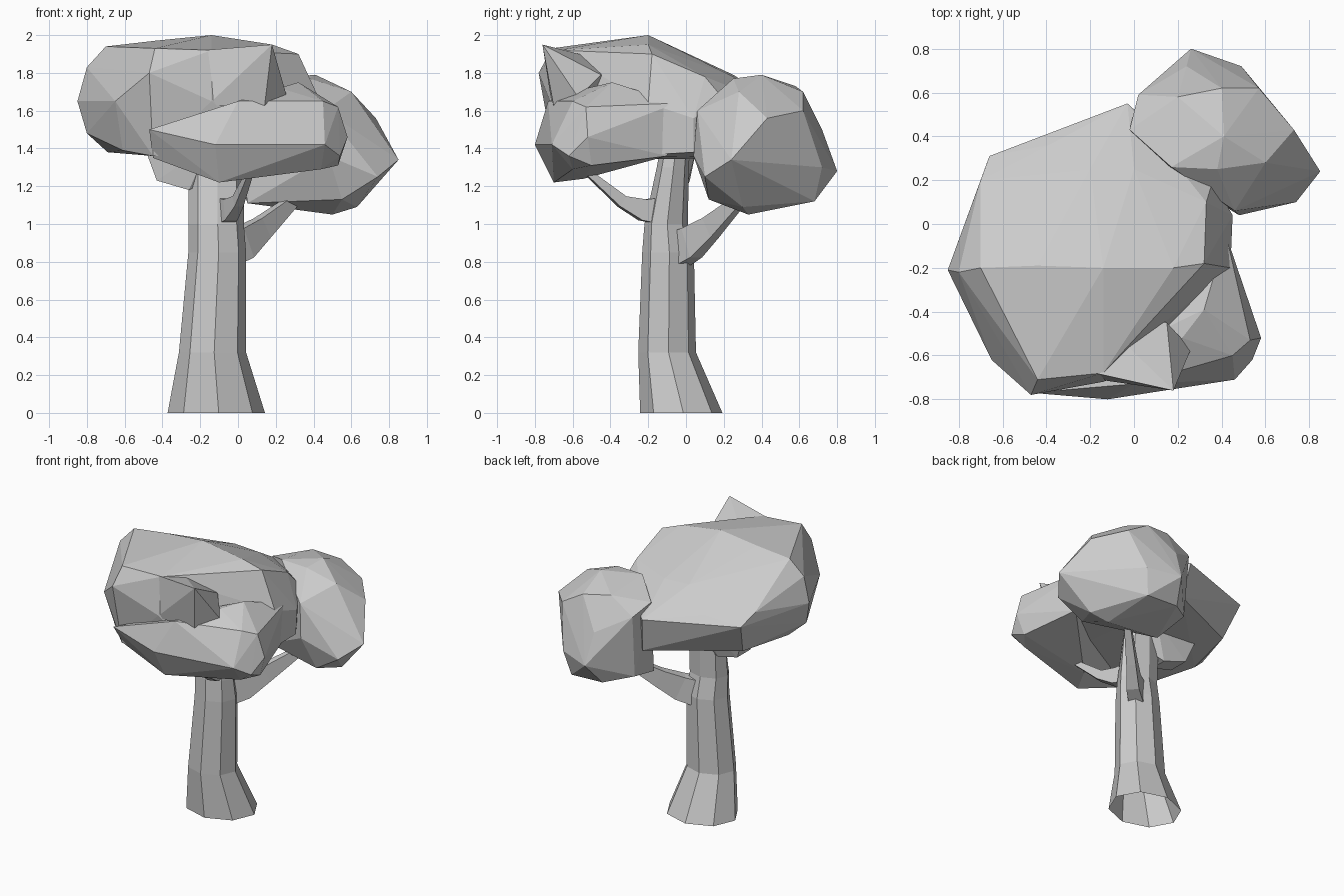
import bpy, bmesh, math
from mathutils import Vector


def finish(name, bm):
    bmesh.ops.recalc_face_normals(bm, faces=bm.faces)
    mesh = bpy.data.meshes.new(name)
    bm.to_mesh(mesh)
    bm.free()
    ob = bpy.data.objects.new(name, mesh)
    bpy.context.collection.objects.link(ob)
    return ob


def clump(name, points):
    """Faceted leaf mass: hull around a few corner points."""
    bm = bmesh.new()
    for p in points:
        bm.verts.new(p)
    bmesh.ops.convex_hull(bm, input=bm.verts)
    bmesh.ops.delete(bm, geom=[v for v in bm.verts if not v.link_faces], context='VERTS')
    return finish(name, bm)


def limb(name, stations, sides, upright=False):
    """Open-ended loft of rings; each station is (x, y, z, radius a, radius b)."""
    bm = bmesh.new()
    rings = []
    for i, (x, y, z, ra, rb) in enumerate(stations):
        a = Vector(stations[max(i - 1, 0)][:3])
        b = Vector(stations[min(i + 1, len(stations) - 1)][:3])
        d = Vector((0, 0, 1)) if upright else b - a
        u = Vector((1, 0, 0)) if upright else d.cross(Vector((0, 0, 1))).normalized()
        w = d.cross(u).normalized()
        ring = []
        for k in range(sides):
            t = 2 * math.pi * k / sides + (0.05 if upright else math.pi / 4)
            ring.append(bm.verts.new(Vector((x, y, z)) + u * ra * math.cos(t) + w * rb * math.sin(t)))
        rings.append(ring)
    for r, s in zip(rings, rings[1:]):
        for k in range(sides):
            n = (k + 1) % sides
            bm.faces.new((r[k], r[n], s[n], s[k]))
    return finish(name, bm)


# trunk with flared foot
limb("trunk", [(-.115, -.025, 0, .258, .218), (-.135, -.10, .32, .178, .153),
               (-.11, -.095, .85, .153, .137), (-.115, -.105, 1.0, .146, .115),
               (-.115, -.07, 1.3, .146, .085), (-.115, -.06, 1.38, .13, .08)], 8, True)

# branches
limb("back_branch", [(-.05, -.03, .87, .07, .13), (.03, .03, .90, .06, .12),
                     (.13, .13, .98, .045, .085), (.30, .29, 1.13, .03, .04)], 4)
limb("front_branch", [(-.07, -.14, 1.07, .06, .10), (-.04, -.23, 1.075, .05, .08),
                      (.0, -.34, 1.12, .035, .045), (.07, -.54, 1.29, .02, .02)], 4)

# main crown body
crown = clump("main_crown", [
    (-.14, -.2, 2.0), (-.44, -.19, 1.97), (-.70, -.2, 1.94), (.18, -.2, 1.95), (.32, -.18, 1.9),
    (-.44, -.71, 1.93), (-.47, -.78, 1.8), (-.14, -.68, 1.92), (-.14, -.72, 1.65),
    (.33, .1, 1.78), (0, .25, 1.78), (-.2, .25, 1.79), (-.7, .2, 1.7),
    (-.66, .31, 1.62), (-.39, .36, 1.66), (-.03, .55, 1.6), (-.85, -.21, 1.65),
    (-.8, -.22, 1.83), (-.73, .05, 1.72), (-.8, -.25, 1.48), (-.69, -.2, 1.38),
    (-.74, -.42, 1.65), (-.65, -.62, 1.65), (-.45, -.7, 1.36), (-.61, -.55, 1.39),
    (.45, .04, 1.56), (.44, -.2, 1.64), (.44, .04, 1.38), (.42, -.3, 1.36), (.36, .2, 1.66),
    (.15, -.6, 1.34), (-.6, .2, 1.39), (0, .5, 1.35)])

# lobes merged into the main crown
lobes = [
    # low front right lobe
    [(-.47, -.77, 1.5), (-.12, -.8, 1.42), (-.1, -.7, 1.22), (-.02, -.54, 1.24),
     (.46, -.71, 1.42), (.58, -.52, 1.46), (.54, -.62, 1.36), (.53, -.5, 1.31),
     (.44, -.6, 1.29), (.45, -.6, 1.65), (.53, -.53, 1.62), (.22, -.52, 1.72), (.32, -.39, 1.75),
     (0, -.73, 1.65), (.42, -.05, 1.64), (.42, -.1, 1.36), (-.45, -.68, 1.35), (-.3, -.5, 1.4)],
    # pointed tuft on the front
    [(.18, -.76, 1.95), (.14, -.7, 1.62), (-.18, -.68, 1.92), (-.16, -.71, 1.63),
     (-.14, -.45, 1.87), (.15, -.45, 1.79), (.26, -.57, 1.67), (0, -.4, 1.7)],
    # low lump beside the trunk
    [(-.43, -.13, 1.23), (-.43, .02, 1.23), (-.26, -.12, 1.18), (-.26, .0, 1.18), (-.1, -.04, 1.25),
     (-.5, -.15, 1.42), (-.5, .06, 1.42), (-.15, .06, 1.42), (-.15, -.15, 1.42)]]
for pts in lobes:
    lobe = clump("lobe", pts)
    mod = crown.modifiers.new("merge", 'BOOLEAN')
    mod.operation, mod.solver, mod.object = 'UNION', 'EXACT', lobe
    bpy.context.view_layer.objects.active = crown
    bpy.ops.object.modifier_apply(modifier=mod.name)
    bpy.data.objects.remove(lobe)

# smaller crown on the back branch
clump("side_crown", [
    (.26, .8, 1.28), (.49, .72, 1.3), (.24, .72, 1.5), (.57, .62, 1.6), (.4, .62, 1.7),
    (.85, .24, 1.34), (.73, .43, 1.56), (.74, .1, 1.25), (.41, .4, 1.79), (.38, .25, 1.77),
    (.2, .58, 1.73), (.02, .59, 1.62), (-.02, .43, 1.68), (.17, .26, 1.77), (.46, .06, 1.6),
    (.48, .04, 1.36), (.6, .28, 1.7), (.63, .3, 1.09), (.5, .33, 1.05), (.55, .12, 1.13),
    (.05, .3, 1.11), (.2, .68, 1.13), (.45, .68, 1.12), (.03, .55, 1.17)])
